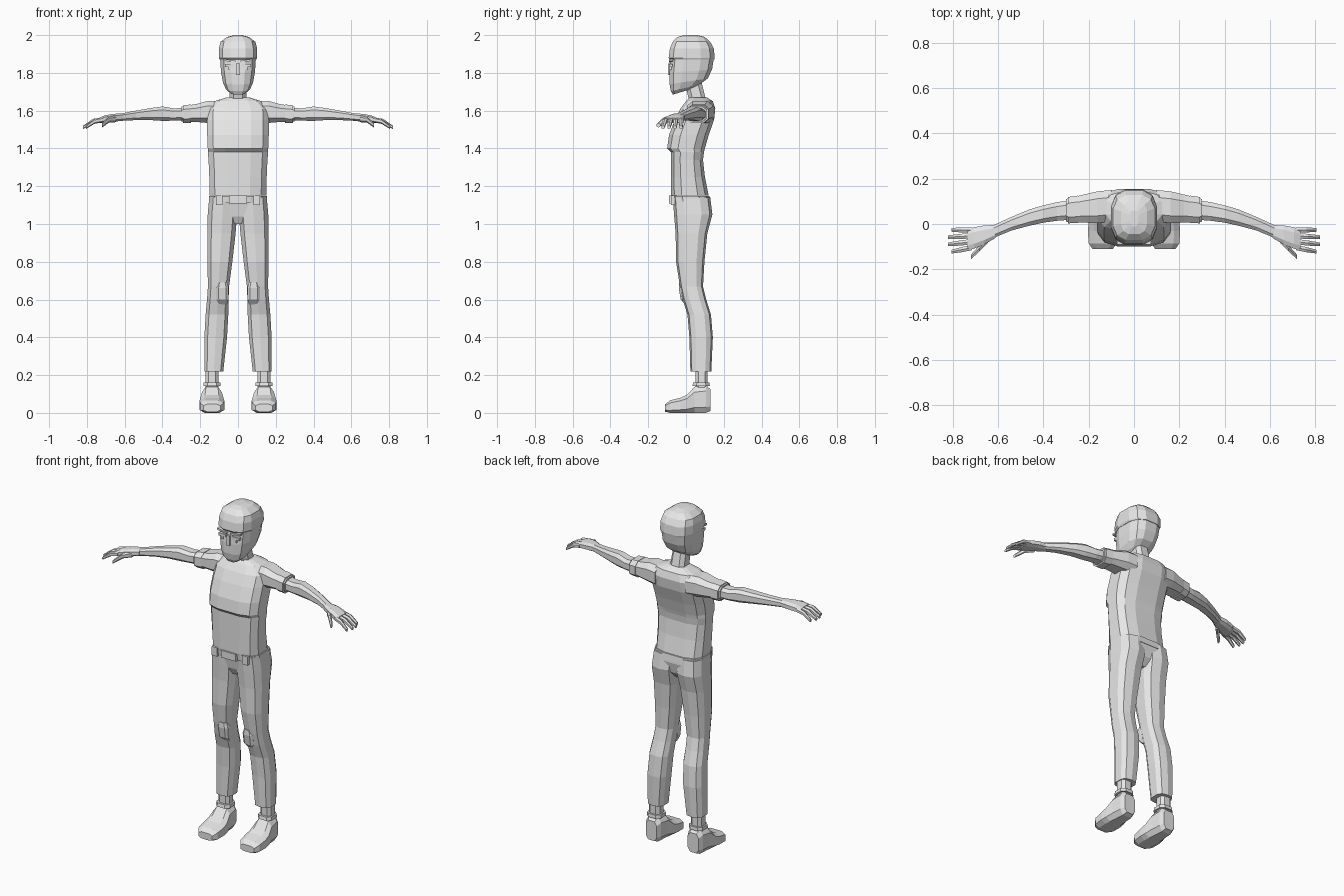
import bpy, bmesh, math
from mathutils import Vector

if "Cube" in bpy.data.objects:
    bpy.data.objects.remove(bpy.data.objects["Cube"], do_unlink=True)

GREY = (0.8, 0.8, 0.8, 1)
material = bpy.data.materials.new("plain_grey")
material.use_nodes = True
material.diffuse_color = GREY
material.node_tree.nodes["Principled BSDF"].inputs["Base Color"].default_value = GREY

# Axis order for each loft direction: along, across, other
AXES = {"x": (0, 1, 2), "y": (1, 0, 2), "z": (2, 0, 1)}


def finish(name, bm):
    bmesh.ops.recalc_face_normals(bm, faces=bm.faces[:])
    mesh = bpy.data.meshes.new(name)
    bm.to_mesh(mesh)
    bm.free()
    mesh.materials.append(material)
    obj = bpy.data.objects.new(name, mesh)
    bpy.context.collection.objects.link(obj)


def loft(name, axis, rings, centre=lambda position: 0, sides=8, power=0.7, mirror=1, tilt=0):
    """Skin rounded-box rings given as (position, half width, low side, high side).
    The centre rule places each ring across; tilt leans the first ring and fades to the last."""
    along, across, other = AXES[axis]
    bm = bmesh.new()
    peak = math.cos(math.pi / sides) ** power
    loops = []
    for index, (position, half, low, high) in enumerate(rings):
        lean = tilt * (1 - index / (len(rings) - 1))
        loop = []
        for i in range(sides):
            angle = math.tau * (i + 0.5) / sides
            c, s = math.cos(angle), math.sin(angle)
            a = math.copysign(abs(c) ** power, c) / peak * half
            b = math.copysign(abs(s) ** power, s) / peak * (high - low) / 2
            point = Vector()
            point[along] = position + lean * b
            point[across] = centre(position) + a
            point[other] = (low + high) / 2 + b
            point.x *= mirror
            loop.append(bm.verts.new(point))
        loops.append(loop)
    for lower, upper in zip(loops, loops[1:]):
        for i in range(sides):
            j = (i + 1) % sides
            bm.faces.new((lower[i], lower[j], upper[j], upper[i]))
    bm.faces.new(loops[0])
    bm.faces.new(loops[-1])
    finish(name, bm)


def box(name, middle, size, mirror=1, slant=0):
    """Box from its middle and size; slant raises the outer end."""
    bm = bmesh.new()
    bmesh.ops.create_cube(bm, size=1)
    for vert in bm.verts:
        corner = Vector(middle) + vert.co * Vector(size)
        corner.z += slant * vert.co.x
        corner.x *= mirror
        vert.co = corner
    finish(name, bm)


def finger(name, root, tip, radius, mirror):
    """Tapered finger that arches a little before drooping to its tip."""
    root, tip = Vector(root), Vector(tip)
    bend = root.lerp(tip, 0.5) + Vector((0, 0, radius))
    joints = {point.x: point for point in (root, bend, tip)}
    rings = []
    for point, thickness in ((root, radius), (bend, radius), (tip, radius * 0.7)):
        rings.append((point.x, thickness, point.z - thickness, point.z + thickness))
    loft(name, "x", rings, lambda x: joints[x].y, sides=6, power=0.9, mirror=mirror)


def leg_centre(z):
    """Legs spread steadily toward the feet."""
    return 0.14 - 0.055 * z


def foot_centre(position):
    return 0.138


def arm_centre(x):
    """Arms sweep forward, more strongly past the elbow."""
    return 0.09 - 0.1 * x - 0.6 * max(0, x - 0.3) ** 2


def palm_centre(x):
    return 0.15 - 0.3 * x


# Shirt with a chest fold
loft("shirt", "z", [
    (1.15, .15, -.08, .12),
    (1.25, .152, -.08, .1),
    (1.34, .156, -.08, .09),
    (1.38, .16, -.08, .095),
    (1.4, .16, -.1, .1),
    (1.47, .163, -.09, .12),
    (1.55, .163, -.06, .148),
    (1.61, .16, -.03, .155),
    (1.65, .125, 0, .142),
    (1.67, .06, .02, .11)], sides=12, power=0.65)

# Neck and head
loft("neck", "z", [
    (1.64, .046, .02, .11),
    (1.76, .042, -.01, .08)])
loft("face", "z", [
    (1.7, .042, -.07, .03),
    (1.72, .064, -.08, .07),
    (1.755, .08, -.087, .115),
    (1.81, .09, -.087, .138),
    (1.88, .095, -.08, .148)], sides=12, tilt=0.3)
loft("hair", "z", [
    (1.87, .096, -.083, .15),
    (1.88, .101, -.092, .152),
    (1.93, .101, -.085, .147),
    (1.965, .092, -.07, .128),
    (1.99, .058, -.045, .1),
    (2, .02, -.01, .06)], sides=12)
box("nose", (0, -.08, 1.82), (.02, .03, .06))

# Hips, belt and buckle
loft("hips", "z", [
    (1, .035, -.03, .08),
    (1.04, .09, -.05, .115),
    (1.1, .145, -.06, .128),
    (1.145, .15, -.07, .125)], sides=12)
loft("belt", "z", [
    (1.11, .153, -.073, .13),
    (1.148, .153, -.077, .125)], sides=12, power=0.65)
box("buckle", (0, -.075, 1.13), (.096, .03, .042))

for label, side in (("left", 1), ("right", -1)):
    # Eyes, brows and belt loops
    box(label + "_eye", (.044, -.08, 1.84), (.048, .018, .016), side)
    box(label + "_brow", (.044, -.08, 1.864), (.064, .02, .01), side, slant=.01)
    box(label + "_lower_lid", (.044, -.08, 1.824), (.012, .018, .016), side)
    box(label + "_belt_loop", (.1, -.065, 1.126), (.035, .03, .052), side)

    # Trouser leg and knee patch
    loft(label + "_trouser_leg", "z", [
        (.22, .05, .025, .132),
        (.4, .06, .02, .14),
        (.52, .06, .01, .13),
        (.6, .057, -.015, .105),
        (.67, .056, -.03, .088),
        (.8, .066, -.05, .095),
        (.95, .075, -.052, .11),
        (1.05, .078, -.06, .136),
        (1.14, .075, -.066, .125)], leg_centre, sides=10, mirror=side)
    loft(label + "_knee_patch", "z", [
        (.575, .025, -.005, .03),
        (.6, .032, -.028, .02),
        (.66, .034, -.038, .02),
        (.69, .025, -.036, .02)], lambda z: 0.083, power=0.6, mirror=side)

    # Ankle, ankle band and shoe
    loft(label + "_ankle", "z", [
        (.13, .035, .05, .115),
        (.24, .035, .05, .115)], foot_centre, mirror=side)
    loft(label + "_ankle_band", "z", [
        (.142, .046, .034, .126),
        (.162, .044, .038, .124)], foot_centre, mirror=side)
    loft(label + "_shoe", "y", [
        (-.11, .045, .006, .046),
        (-.085, .062, 0, .066),
        (-.03, .066, 0, .08),
        (.005, .062, 0, .095),
        (.045, .053, 0, .138),
        (.105, .047, 0, .146),
        (.13, .036, .01, .125)], foot_centre, power=0.6, mirror=side)

    # Sleeve with cuff band
    loft(label + "_sleeve", "x", [
        (.1, .07, 1.53, 1.65),
        (.16, .07, 1.535, 1.652),
        (.22, .062, 1.54, 1.635),
        (.3, .05, 1.543, 1.622)], arm_centre, mirror=side)
    loft(label + "_cuff", "x", [
        (.248, .06, 1.535, 1.633),
        (.292, .058, 1.535, 1.628)], arm_centre, mirror=side)

    # Bare arm and palm
    loft(label + "_arm", "x", [
        (.28, .043, 1.55, 1.615),
        (.34, .041, 1.547, 1.612),
        (.4, .038, 1.546, 1.622),
        (.46, .036, 1.55, 1.614),
        (.54, .03, 1.55, 1.6),
        (.62, .028, 1.546, 1.585)], arm_centre, mirror=side)
    loft(label + "_palm", "x", [
        (.61, .028, 1.546, 1.586),
        (.66, .042, 1.542, 1.583),
        (.705, .047, 1.536, 1.575),
        (.735, .047, 1.535, 1.562)], palm_centre, mirror=side)

    # Fingers fan out and droop toward the tips
    for i, name in enumerate(("little", "ring", "middle", "index")):
        y = -0.026 * (i + 1)
        reach = 0.82 if name in ("ring", "middle") else 0.805
        finger(f"{label}_{name}_finger", (.715, y, 1.552),
               (reach, y - 0.006 * i, 1.512), .0115, side)
    finger(label + "_thumb", (.645, -.07, 1.555), (.72, -.146, 1.522), .014, side)
